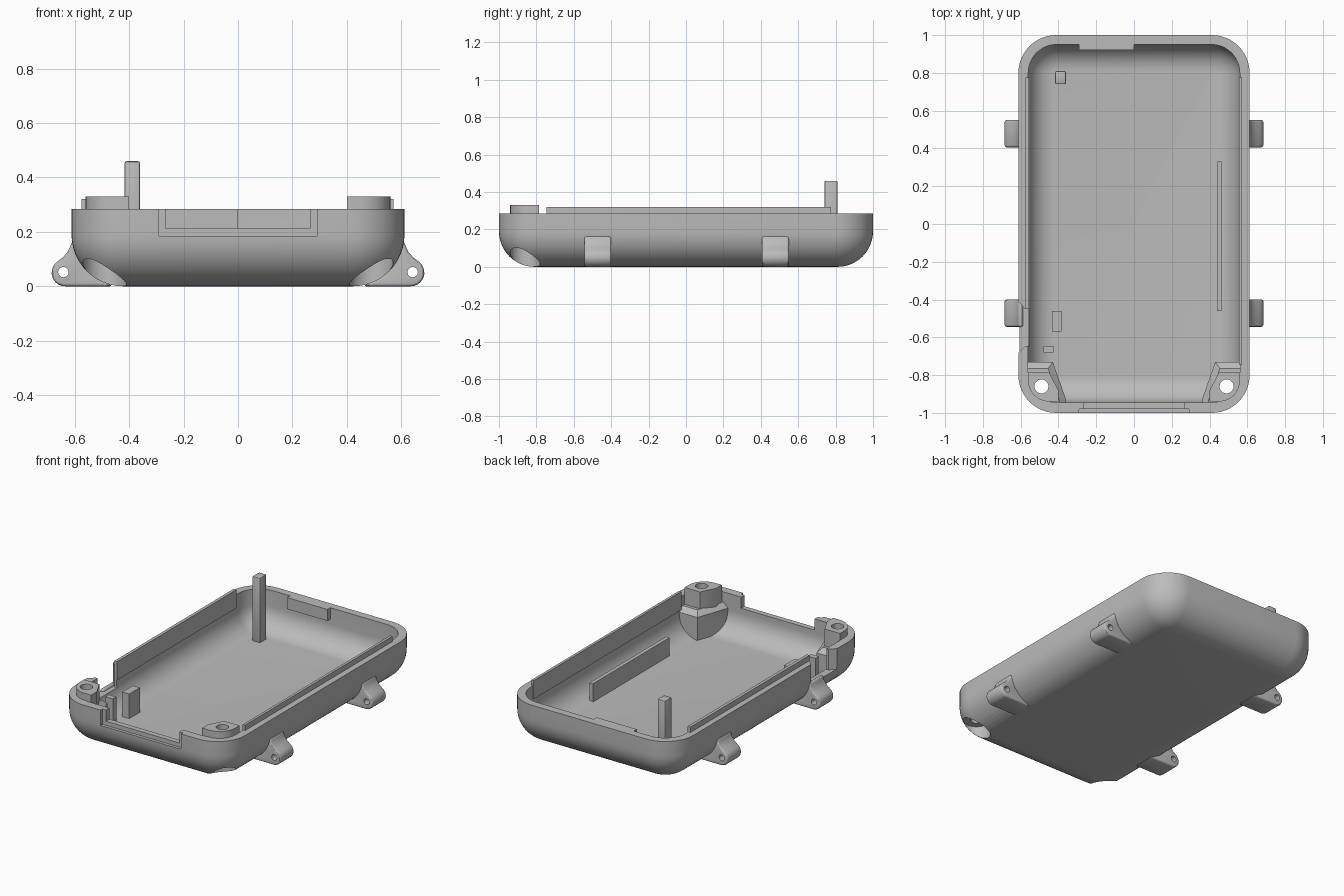
import bpy, bmesh, math
from mathutils import Vector

cube = bpy.data.objects.get("Cube")
if cube:
    bpy.data.objects.remove(cube, do_unlink=True)

grey = bpy.data.materials.new("plain grey")
grey.use_nodes = True
colour = (0.5, 0.5, 0.5, 1)
grey.diffuse_color = colour
grey.node_tree.nodes["Principled BSDF"].inputs["Base Color"].default_value = colour


def loft(name, rings):
    """Closed solid through a stack of matching point rings."""
    bm = bmesh.new()
    loops = [[bm.verts.new(p) for p in ring] for ring in rings]
    for a, b in zip(loops, loops[1:]):
        n = len(a)
        for i in range(n):
            j = (i + 1) % n
            bm.faces.new((a[i], a[j], b[j], b[i]))
    bm.faces.new(loops[0])
    bm.faces.new(loops[-1])
    bmesh.ops.recalc_face_normals(bm, faces=bm.faces)
    mesh = bpy.data.meshes.new(name)
    bm.to_mesh(mesh)
    bm.free()
    mesh.materials.append(grey)
    ob = bpy.data.objects.new(name, mesh)
    bpy.context.collection.objects.link(ob)
    return ob


def prism(name, outline, z0, z1):
    return loft(name, [[(x, y, z) for x, y in outline] for z in (z0, z1)])


def box(name, x0, x1, y0, y1, z0, z1):
    return prism(name, [(x0, y0), (x1, y0), (x1, y1), (x0, y1)], z0, z1)


def cylinder(name, x, y, r, z0, z1):
    steps = [math.tau * i / 40 for i in range(40)]
    return prism(name, [(x + r * math.cos(a), y + r * math.sin(a)) for a in steps], z0, z1)


def apply(ob, kind, **settings):
    mod = ob.modifiers.new(kind, kind)
    for key, value in settings.items():
        setattr(mod, key, value)
    bpy.context.view_layer.objects.active = ob
    bpy.ops.object.modifier_apply(modifier=mod.name)


def cut(ob, cutter):
    """Subtract a cutter and throw it away."""
    apply(ob, "BOOLEAN", operation="DIFFERENCE", solver="EXACT", object=cutter)
    bpy.data.objects.remove(cutter, do_unlink=True)


def rounded_rect(x0, x1, y0, y1, r, z, n=12):
    corners = [(x1 - r, y1 - r), (x0 + r, y1 - r), (x0 + r, y0 + r), (x1 - r, y0 + r)]
    return [(cx + r * math.cos(a), cy + r * math.sin(a), z)
            for k, (cx, cy) in enumerate(corners)
            for a in [math.pi / 2 * (k + i / n) for i in range(n + 1)]]


def tub(name, x, y0, y1, corner, fillet, floor, top):
    """Rounded tub volume with a quarter-round bottom edge."""
    rings = []
    for i in range(13):
        a = math.pi / 2 * i / 12
        d = fillet * (1 - math.sin(a))
        rings.append(rounded_rect(d - x, x - d, y0 + d, y1 - d, corner - d,
                                  floor + fillet * (1 - math.cos(a))))
    rings.append(rounded_rect(-x, x, y0, y1, corner, top))
    return loft(name, rings)


# Tray: outer volume minus a cavity that leaves solid corner blocks
tray = tub("tray", 0.612, -1, 1, 0.2, 0.19, 0, 0.285)
cavity = tub("cavity", 0.56, -0.945, 0.95, 0.15, 0.14, 0.04, 0.4)
for s in (-1, 1):
    def block_ring(d, z):
        pts = [(0.7, -0.73 - d), (0.43 + d * 0.7, -0.73 - d),
               (0.36 + d, -0.93), (0.36 + d, -1.1), (0.7, -1.1)]
        return [(s * x, y, z) for x, y in pts]
    cut(cavity, loft("block", [block_ring(0, -0.1), block_ring(0, 0.19), block_ring(0.035, 0.22)]))
cut(tray, cavity)

# Front opening with a shallow outer step
cut(tray, box("opening", -0.265, 0.265, -1.1, -0.9, 0.212, 0.5))
cut(tray, box("step", -0.29, 0.29, -1.1, -0.98, 0.185, 0.5))

# Flared opening in the side wall
cut(tray, prism("side_opening", [(-0.70, -0.77), (-0.575, -0.645), (-0.5, -0.645),
                                 (-0.5, -0.45), (-0.575, -0.45), (-0.70, -0.32)], 0.15, 0.5))

# Screw recesses and holes, with a raised post in each front corner
posts = []
for s, side in ((-1, "right"), (1, "left")):
    arc = [(0.45 + 0.11 * math.cos(a), -0.83 + 0.11 * math.sin(a))
           for a in [-math.pi / 2 + math.pi / 2 * i / 8 for i in range(9)]]
    outline = arc + [(0.56, -0.785), (0.45, -0.785), (0.40, -0.88), (0.40, -0.94)]
    post = prism(side + "_screw_post", [(s * x, y) for x, y in outline], 0.2, 0.33)
    cut(tray, cylinder("recess", s * 0.49, -0.86, 0.08, -0.1, 0.1))
    for ob in (tray, post):
        cut(ob, cylinder("hole", s * 0.49, -0.86, 0.037, -0.1, 0.6))
    posts.append(post)

# Lips along both sides, catch, rib and stands
box("left_lip", 0.555, 0.572, -0.745, 0.775, 0.2, 0.32)
box("right_lip", -0.575, -0.555, -0.45, 0.775, 0.2, 0.32)
box("back_catch", -0.29, 0, 0.92, 0.97, 0.21, 0.285)
box("floor_rib", 0.44, 0.465, -0.46, 0.33, 0.03, 0.16)
box("wide_stand", -0.435, -0.385, -0.57, -0.46, 0.03, 0.2)
box("small_stand", -0.48, -0.425, -0.68, -0.645, 0.03, 0.2)
pillar = box("tall_pillar", -0.417, -0.36, 0.74, 0.81, 0.03, 0.46)
apply(pillar, "BEVEL", width=0.008, segments=2)

# Strap lugs: a teardrop profile with a hole through it
tip = [(0.635 + 0.05 * math.cos(a), 0.05 + 0.05 * math.sin(a))
       for a in [math.radians(-90 + 14 * i) for i in range(11)]]
slope = [(0.642, 0.108), (0.626, 0.127), (0.616, 0.147), (0.611, 0.165)]
profile = tip + slope + [(0.59, 0.165), (0.575, 0.09), (0.53, 0.04), (0.46, 0.0)]
lugs = []
for s, side in ((-1, "right"), (1, "left")):
    for y, end in ((-0.472, "front"), (0.478, "back")):
        lug = loft(f"{side}_{end}_lug", [[(s * x, y + d, z) for x, z in profile]
                                         for d in (-0.072, 0.072)])
        apply(lug, "BEVEL", width=0.014, segments=3, limit_method="ANGLE",
              angle_limit=math.radians(60))
        ring = [math.tau * i / 24 for i in range(24)]
        cut(lug, loft("lug_hole", [[(s * (0.642 + 0.019 * math.cos(a)), y + d,
                                     0.052 + 0.019 * math.sin(a)) for a in ring]
                                   for d in (-0.2, 0.2)]))
        lugs.append(lug)

# Smooth curved faces, keep hard edges
bpy.ops.object.select_all(action="DESELECT")
for ob in [tray, pillar] + posts + lugs:
    ob.select_set(True)
bpy.context.view_layer.objects.active = tray
bpy.ops.object.shade_smooth_by_angle(angle=math.radians(30))
